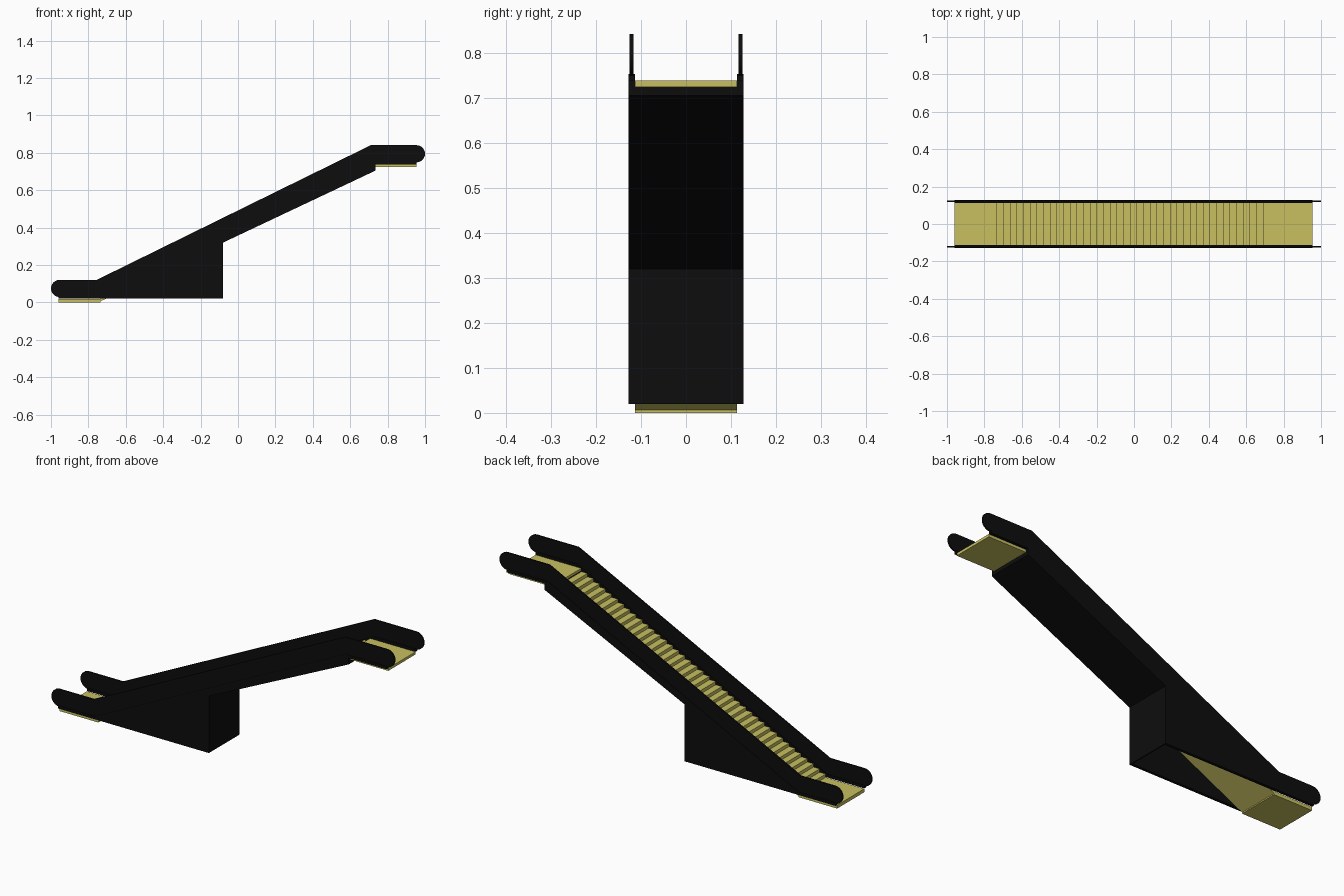
import bpy, bmesh, math

cube = bpy.data.objects.get("Cube")
if cube:
    bpy.data.objects.remove(cube, do_unlink=True)


def material(name, color):
    m = bpy.data.materials.new(name)
    m.use_nodes = True
    m.diffuse_color = color
    m.node_tree.nodes["Principled BSDF"].inputs["Base Color"].default_value = color
    return m


black = material("black", (0.004, 0.004, 0.004, 1))
yellow = material("step yellow", (0.58, 0.53, 0.12, 1))


def extrude_profile(name, points, y0, y1, mat):
    """Extrude an x-z outline from y0 to y1."""
    bm = bmesh.new()
    face = bm.faces.new([bm.verts.new((x, y0, z)) for x, z in points])
    new = bmesh.ops.extrude_face_region(bm, geom=[face])["geom"]
    moved = [v for v in new if isinstance(v, bmesh.types.BMVert)]
    bmesh.ops.translate(bm, verts=moved, vec=(0, y1 - y0, 0))
    bmesh.ops.recalc_face_normals(bm, faces=bm.faces)
    mesh = bpy.data.meshes.new(name)
    bm.to_mesh(mesh)
    bm.free()
    mesh.materials.append(mat)
    obj = bpy.data.objects.new(name, mesh)
    bpy.context.collection.objects.link(obj)
    return obj


def arc(cx, cz, r, start, steps=12):
    """Half circle, counter-clockwise from the start angle."""
    return [(cx + r * math.cos(start + math.pi * i / steps),
             cz + r * math.sin(start + math.pi * i / steps)) for i in range(steps + 1)]


# Outlines of the side walls and of the round-ended balustrades
wall = [(-0.96, 0.02), (-0.08, 0.02), (-0.08, 0.32), (0.735, 0.705), (0.735, 0.738),
        (0.955, 0.738), (0.955, 0.753), (0.715, 0.753), (-0.745, 0.035), (-0.96, 0.035)]
balustrade = (arc(-0.954, 0.075, 0.046, math.pi / 2) + [(-0.735, 0.029)]
              + [(0.735, 0.749)] + arc(0.954, 0.795, 0.046, -math.pi / 2)
              + [(0.71, 0.841), (-0.755, 0.121)])

for side, s in (("left", 1), ("right", -1)):
    extrude_profile(side + "_wall", wall, s * 0.113, s * 0.128, black)
    extrude_profile(side + "_balustrade", balustrade, s * 0.117, s * 0.125, black)

# End wall of the open base and sloping underside of the truss
shell = [(-0.08, 0.02), (-0.08, 0.32), (0.735, 0.705), (0.735, 0.725),
         (0.729, 0.725), (0.729, 0.709), (-0.086, 0.324), (-0.086, 0.02)]
extrude_profile("truss_underside", shell, -0.113, 0.113, black)

# Flight of steps with a sloping underside
count, x0, x1, z0, z1 = 40, -0.735, 0.69, 0.018, 0.738
run, rise = (x1 - x0) / count, (z1 - z0) / (count + 1)
flight = []
for i in range(count):
    x, z = x0 + i * run, z0 + i * rise
    flight += [(x, z), (x, z + rise)]
    if i == count - 1:
        flight.append((x1, z + rise))
flight += [(x0 + i * run, z0 + i * rise - 0.012) for i in range(count, -1, -1)]
extrude_profile("steps", flight, -0.113, 0.113, yellow)

# Landing plates
for name, xa, xb, za, zb in (("lower_landing", -0.96, x0, 0.0, z0),
                             ("upper_landing", x1, 0.955, 0.724, z1)):
    extrude_profile(name, [(xa, za), (xb, za), (xb, zb), (xa, zb)], -0.113, 0.113, yellow)
